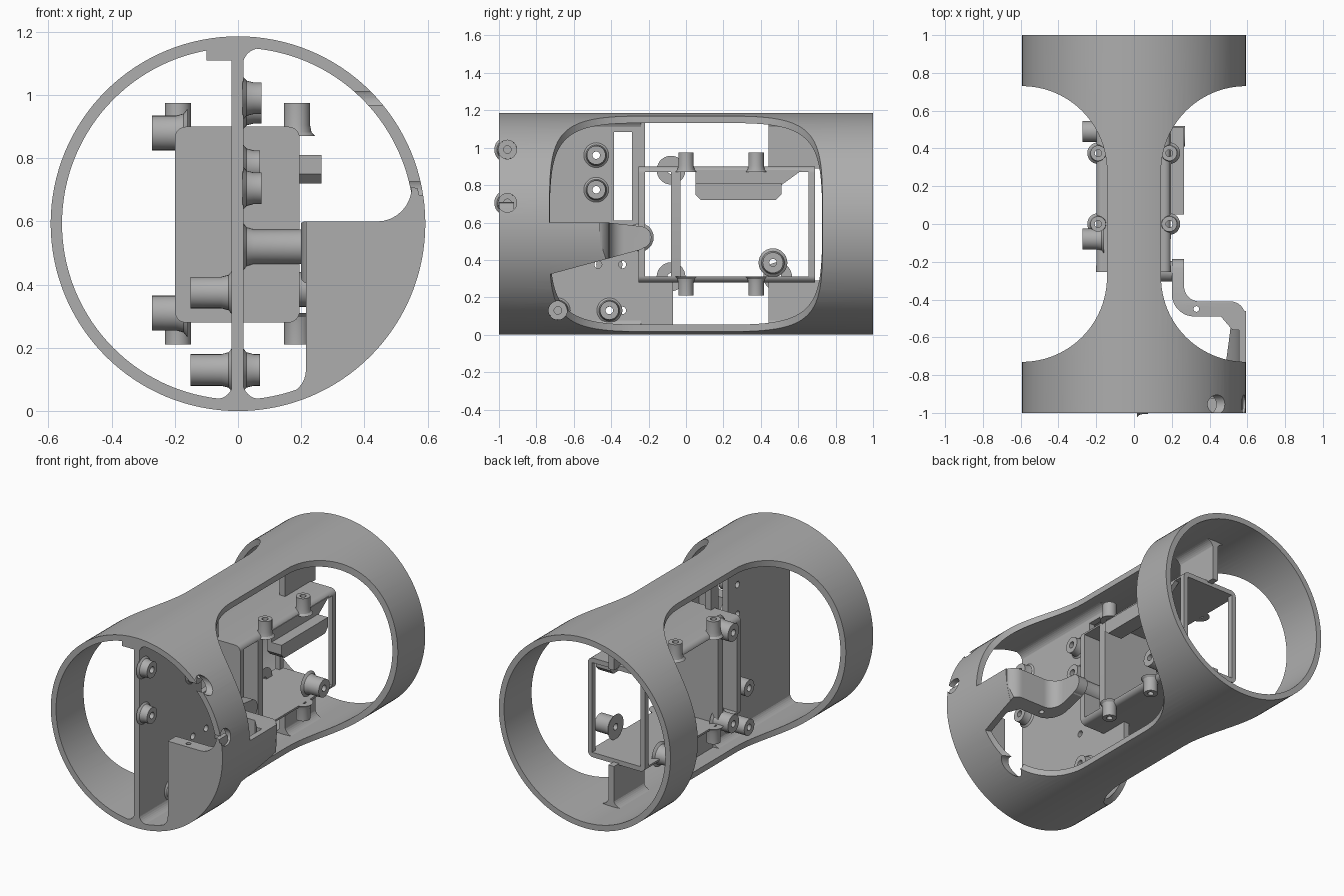
import bpy, bmesh, math
from mathutils import Matrix, Vector

if "Cube" in bpy.data.objects:
    bpy.data.objects.remove(bpy.data.objects["Cube"], do_unlink=True)

grey = bpy.data.materials.new("plain_grey")
grey.use_nodes = True
grey.diffuse_color = (0.42, 0.42, 0.42, 1)
grey.node_tree.nodes["Principled BSDF"].inputs["Base Color"].default_value = grey.diffuse_color

R, INNER, MID = 0.593, 0.557, 0.593
MAPS = {"x": lambda u, v, t: (t, u, v),
        "y": lambda u, v, t: (u, t, v),
        "z": lambda u, v, t: (u, v, t)}


def finish(name, bm):
    bmesh.ops.remove_doubles(bm, verts=bm.verts, dist=1e-5)
    bmesh.ops.recalc_face_normals(bm, faces=bm.faces)
    mesh = bpy.data.meshes.new(name)
    bm.to_mesh(mesh)
    bm.free()
    mesh.materials.append(grey)
    obj = bpy.data.objects.new(name, mesh)
    bpy.context.collection.objects.link(obj)
    return obj


def prism(name, pts, axis, a, b):
    """Extrude a flat outline along an axis from a to b."""
    bm = bmesh.new()
    face = bm.faces.new([bm.verts.new(MAPS[axis](u, v, a)) for u, v in pts])
    new = bmesh.ops.extrude_face_region(bm, geom=[face])["geom"]
    shift = Vector(MAPS[axis](0, 0, b - a))
    bmesh.ops.translate(bm, verts=[g for g in new if isinstance(g, bmesh.types.BMVert)], vec=shift)
    return finish(name, bm)


def arc(cu, cv, r, start, end, n=12):
    angles = [math.radians(start + (end - start) * i / n) for i in range(n + 1)]
    return [(cu + r * math.cos(t), cv + r * math.sin(t)) for t in angles]


def rounded(u0, u1, v0, v1, r):
    return (arc(u1 - r, v1 - r, r, 0, 90, 6) + arc(u0 + r, v1 - r, r, 90, 180, 6)
            + arc(u0 + r, v0 + r, r, 180, 270, 6) + arc(u1 - r, v0 + r, r, 270, 360, 6))


def rect(u0, u1, v0, v1):
    return [(u0, v0), (u1, v0), (u1, v1), (u0, v1)]


def disc(u, v, r, n=32):
    return arc(u, v, r, 0, 360, n)[:-1]


def combine(obj, tool, operation="DIFFERENCE"):
    mod = obj.modifiers.new("cut", "BOOLEAN")
    mod.object, mod.operation, mod.solver = tool, operation, "EXACT"
    bpy.context.view_layer.objects.active = obj
    bpy.ops.object.modifier_apply(modifier=mod.name)
    bpy.data.objects.remove(tool, do_unlink=True)


def smooth(obj):
    bpy.ops.object.select_all(action="DESELECT")
    obj.select_set(True)
    bpy.context.view_layer.objects.active = obj
    bpy.ops.object.shade_smooth_by_angle(angle=math.radians(30))


def boss(name, base, direction, length, r=0.05, hole=0.02):
    """Hollow screw boss with a flared foot."""
    bm = bmesh.new()
    profile = [(hole, 0), (r * 1.4, 0), (r * 1.12, 0.012), (r, 0.035),
               (r, length), (hole, length), (hole, 0)]
    verts = [bm.verts.new((a, 0, t)) for a, t in profile]
    edges = [bm.edges.new(p) for p in zip(verts, verts[1:])]
    bmesh.ops.spin(bm, geom=verts + edges, cent=(0, 0, 0), axis=(0, 0, 1),
                   angle=math.tau, steps=28)
    turn = Vector((0, 0, 1)).rotation_difference(Vector(direction)).to_matrix().to_4x4()
    bm.transform(Matrix.Translation(base) @ turn)
    smooth(finish(name, bm))


def tube(name, a, b):
    obj = prism(name, disc(0, MID, R, 128), "y", a, b)
    combine(obj, prism("bore", disc(0, MID, INNER, 128), "y", a - 0.1, b + 0.1))
    return obj


# Outer tube with two large rounded windows
shell = tube("outer_tube", -1, 1)
for s in (1, -1):
    outline = (arc(R, 0.28, 0.45, 90, 180, 24) + arc(R, -0.28, 0.45, 180, 270, 24)
               + [(1, -0.73), (1, 0.73)])
    combine(shell, prism("window", [(s * x, y) for x, y in outline], "z", -0.2, 1.4))
# Access holes for the screws
for y, z in ((-0.955, 0.99), (-0.955, 0.705), (-0.685, 0.13)):
    combine(shell, prism("access_hole", disc(y, z, 0.05), "x", 0.1, 0.8))
smooth(shell)

# Central mounting plate, slotted and drilled
plate = prism("mounting_plate", [(-1, 0.025), (-0.07, 0.025), (-0.07, 0.29), (-0.24, 0.29),
                                 (-0.24, 0.6), (-0.22, 0.6), (-0.22, 1.16), (-1, 1.16)],
              "x", -0.02, 0.018)
combine(plate, prism("slot", rect(-0.385, -0.29, 0.61, 1.085), "x", -0.1, 0.1))
for y, z in ((-0.47, 0.375), (-0.34, 0.375), (-0.34, 0.13), (-0.41, 0.13),
             (-0.48, 0.96), (-0.48, 0.775)):
    combine(plate, prism("drill", disc(y, z, 0.02, 20), "x", -0.1, 0.1))

# Rear fins and fillets joining the plates to the tube
for name, z0, z1 in (("rear_fin_lower", 0.025, 0.29), ("rear_fin_upper", 0.89, 1.16)):
    prism(name, rect(0.44, 0.74, z0, z1), "x", -0.02, 0.018)
for flip in (1, -1):
    for s in (1, -1):
        curve = arc(s * 0.07, MID - flip * 0.5, 0.055, 180 if s > 0 else 0,
                    180 + flip * 90 if s > 0 else -flip * 90, 8)
        corner = [(0, MID - flip * 0.5), *curve, (s * 0.07, MID - flip * 0.57),
                  (0, MID - flip * 0.57)]
        for part, y0, y1 in (("front", -1, -0.24), ("rear", 0.44, 0.74)):
            prism(part + "_fillet", corner, "y", y0, y1)

# Inner carrier box: open sides, solid front and divider, framed rear
box = prism("carrier_box", rounded(-0.2, 0.195, 0.28, 0.9, 0.035), "y", -0.255, 0.69)
for y0, y1 in ((-0.22, -0.08), (-0.03, 0.655)):
    combine(box, prism("side_opening", rect(y0, y1, 0.31, 0.87), "x", -0.4, 0.4))
combine(box, prism("rear_opening", rect(-0.17, 0.165, 0.31, 0.87), "y", 0.6, 0.8))
smooth(box)

# Side rail with its hanging web
prism("side_rail", [(0.08, 0.72), (0.48, 0.72), (0.51, 0.75), (0.51, 0.81), (0.05, 0.81),
                    (0.05, 0.75)], "x", 0.165, 0.265)
prism("rail_web", [(0.05, 0.8), (0.51, 0.8), (0.62, 0.88), (0.05, 0.88)], "x", 0.165, 0.195)

# Posts above and below the carrier box
for x in (-0.19, 0.187):
    for y in (0, 0.375):
        boss("upper_post", (x, y, 0.87), (0, 0, 1), 0.105, 0.041, 0.018)
        boss("lower_post", (x, y, 0.31), (0, 0, -1), 0.1, 0.041, 0.018)

# Side bosses on the carrier box
for y, z in ((-0.08, 0.88), (-0.08, 0.31), (0.49, 0.31)):
    boss("right_box_boss", (-0.16, y, z), (-1, 0, 0), 0.112, 0.055)
boss("left_box_boss", (0.16, 0.465, 0.385), (1, 0, 0), 0.11, 0.055)

# Bosses on the mounting plate
for y, z in ((-0.955, 0.99), (-0.955, 0.705), (-0.48, 0.96), (-0.48, 0.775),
             (-0.685, 0.13), (-0.41, 0.13)):
    boss("left_plate_boss", (0.015, y, z), (1, 0, 0), 0.055 if z < 0.9 and z != 0.705 else 0.06)
for z in (0.375, 0.13):
    boss("right_plate_boss", (-0.018, -0.41, z), (-1, 0, 0), 0.132)

# Front quarter panel with filleted corners
panel = prism("front_panel", arc(0.135, 0.13, 0.08, -90, 0, 8) + [(0.215, 0.6), (0.44, 0.6)]
              + arc(0.44, 0.71, 0.11, -90, 0, 8)[1:] + arc(0, MID, 0.58, 11, -76, 32),
              "y", -1, -0.92)
combine(panel, prism("panel_hole", disc(0.33, -0.96, 0.015, 16), "z", 0.5, 0.7))

# Bent arm reaching from the tube wall to the centre
side = [(-0.8, 0.3), (-0.72, 0.325), (-0.24, 0.455)] + arc(-0.245, 0.52, 0.06, -80, 80, 12) + [
    (-0.42, 0.6), (-0.8, 0.6)]
arm = prism("bent_arm", [(0.2, -0.185), (0.2, -0.37)] + arc(0.32, -0.37, 0.12, 180, 270, 8)
            + [(0.46, -0.49), (0.52, -0.56), (0.59, -0.56)]
            + arc(0.51, -0.49, 0.08, 0, 90, 8) + arc(0.345, -0.33, 0.08, 270, 180, 8)
            + [(0.265, -0.185)], "z", 0.2, 0.7)
combine(arm, prism("arm_side", side, "x", 0, 0.8), "INTERSECT")
combine(arm, prism("arm_limit", disc(0, MID, R - 0.001, 128), "y", -0.9, 0), "INTERSECT")
combine(arm, prism("arm_hole", disc(0.33, -0.45, 0.015, 16), "z", 0.2, 0.8))
smooth(arm)
wall = tube("arm_wall", -0.78, -0.46)
combine(wall, prism("wall_side", side, "x", 0.2, 0.8), "INTERSECT")
smooth(wall)
boss("arm_pivot", (0.015, -0.25, 0.52), (1, 0, 0), 0.2, 0.055, 0.022)

# Small stop tab at the top of the front rim
prism("stop_tab", [(-0.1, 1.11), (-0.01, 1.11), (-0.01, 1.165), (-0.1, 1.15)], "y", -1, -0.94)
